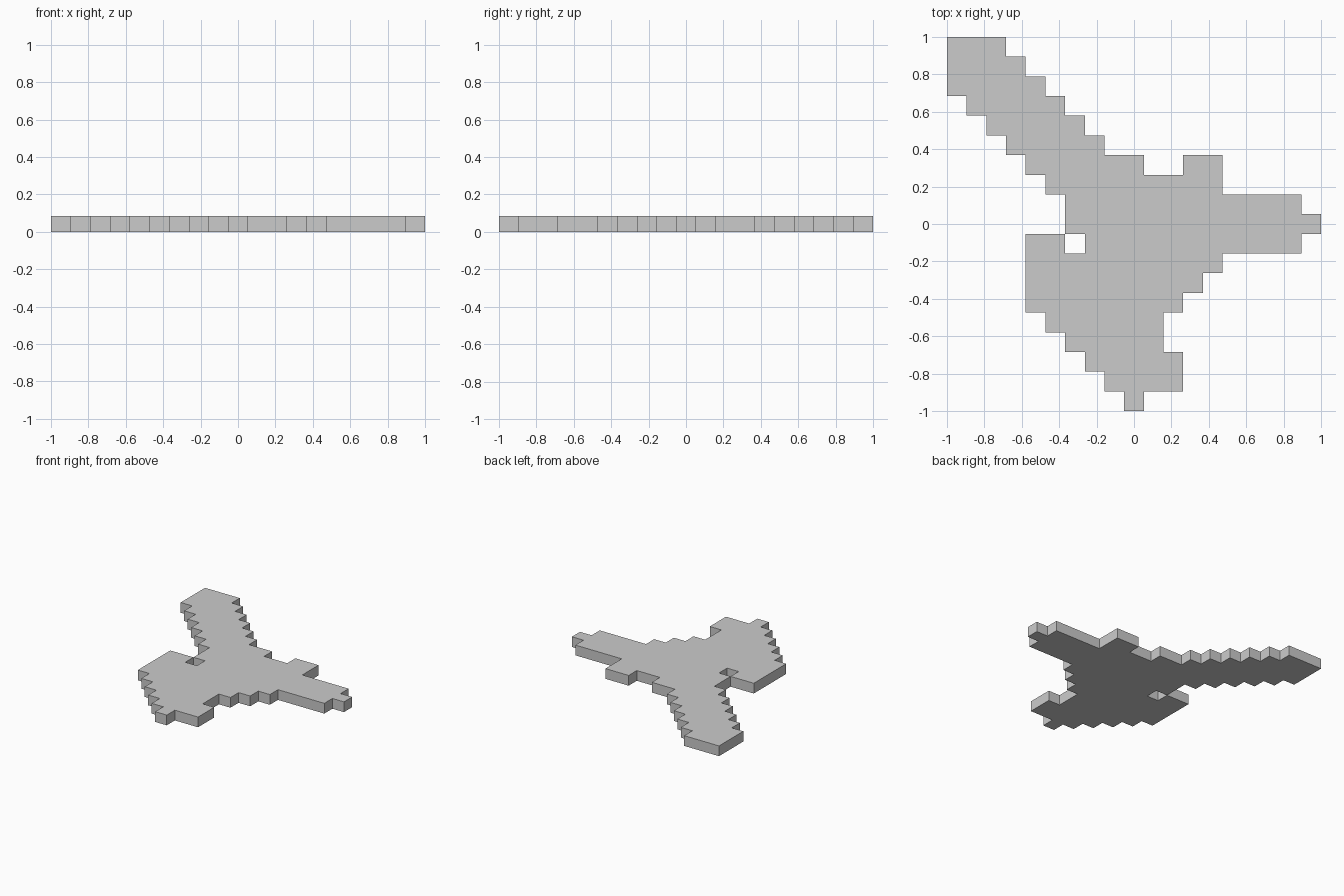
import bpy, bmesh
from mathutils import Vector

if "Cube" in bpy.data.objects:
    bpy.data.objects.remove(bpy.data.objects["Cube"])

CELLS = 19
STEP = 2 / CELLS
THICK = 0.8 * STEP

# Filled column spans (start, end) of the pixel outline, back row first
ROWS = [
    # long stepped arm
    [(0, 3)], [(0, 4)], [(0, 5)], [(1, 6)], [(2, 7)], [(3, 8)],
    # centre and right-hand arm
    [(4, 10), (12, 14)], [(5, 14)], [(6, 18)], [(6, 19)],
    [(4, 6), (7, 18)], [(4, 14)], [(4, 13)],
    # front stepped arm
    [(4, 12)], [(5, 11)], [(6, 11)], [(7, 12)], [(8, 12)], [(9, 10)],
]

bm = bmesh.new()
verts = {}


def corner(col, row):
    if (col, row) not in verts:
        verts[col, row] = bm.verts.new((-1 + col * STEP, 1 - row * STEP, 0))
    return verts[col, row]


# Flat sheet of square cells
for r, spans in enumerate(ROWS):
    for start, end in spans:
        for c in range(start, end):
            bm.faces.new([corner(c, r), corner(c, r + 1),
                          corner(c + 1, r + 1), corner(c + 1, r)])

# Thicken the sheet upward into a slab with a closed underside
result = bmesh.ops.extrude_face_region(bm, geom=bm.faces[:], use_keep_orig=True)
top = [g for g in result["geom"] if isinstance(g, bmesh.types.BMVert)]
bmesh.ops.translate(bm, verts=top, vec=Vector((0, 0, THICK)))
bmesh.ops.recalc_face_normals(bm, faces=bm.faces[:])

mesh = bpy.data.meshes.new("pixel_slab")
bm.to_mesh(mesh)
bm.free()
slab = bpy.data.objects.new("pixel_slab", mesh)
bpy.context.collection.objects.link(slab)
